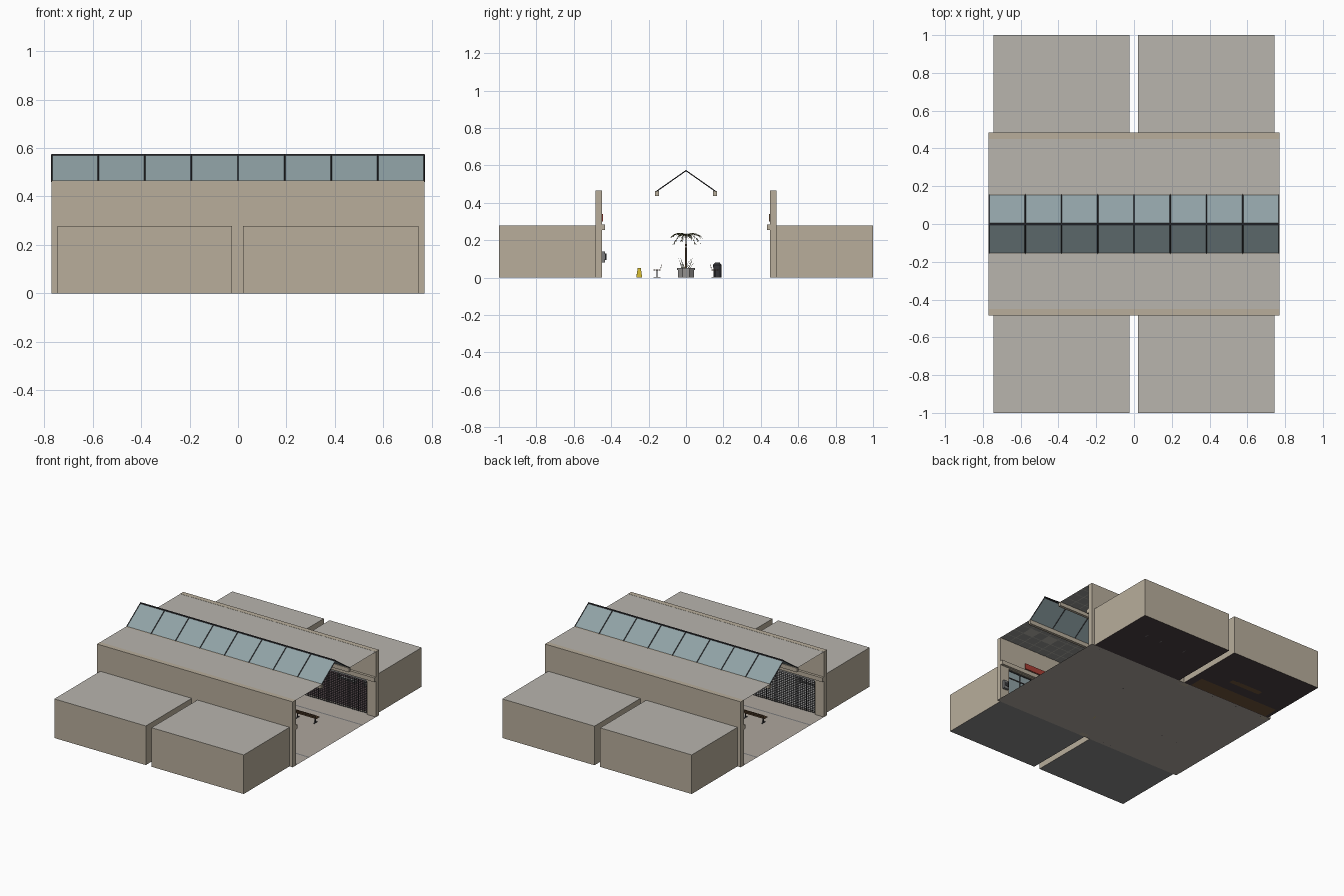
import bpy, bmesh, math, random
from mathutils import Vector, Matrix

if "Cube" in bpy.data.objects:
    bpy.data.objects.remove(bpy.data.objects["Cube"])
random.seed(4)

def mat(name, c):
    m = bpy.data.materials.new(name)
    m.diffuse_color = (*c, 1)
    m.use_nodes = True
    m.node_tree.nodes["Principled BSDF"].inputs["Base Color"].default_value = m.diffuse_color
    return m

BEIGE = mat("beige_plaster", (.48, .42, .33))
ROOF = mat("roof_grey", (.48, .46, .42))
FLOOR = mat("floor_tile", (.42, .38, .34))
DARKFLOOR = mat("dark_carpet", (.07, .05, .055))
GREYFLOOR = mat("grey_floor", (.25, .25, .25))
WOOD = mat("wood", (.16, .09, .045))
DARK = mat("dark_metal", (.035, .035, .04))
STEEL = mat("steel", (.2, .2, .2))
GLASS = mat("glass", (.28, .36, .38))
RED = mat("red", (.4, .05, .035))
YELLOW = mat("yellow", (.6, .45, .03))
TILE = mat("ceiling_tile", (.3, .3, .29))
GREEN = mat("dry_leaf", (.13, .13, .05))
CONC = mat("concrete", (.3, .29, .28))

def finish(name, bm, m):
    me = bpy.data.meshes.new(name)
    bm.to_mesh(me)
    bm.free()
    me.materials.append(m)
    ob = bpy.data.objects.new(name, me)
    bpy.context.collection.objects.link(ob)
    return ob

def boxes(name, items, m):
    """items: (x0, x1, y0, y1, z0, z1)"""
    bm = bmesh.new()
    for a, b, c, d, e, f in items:
        M = Matrix.Translation(((a+b)/2, (c+d)/2, (e+f)/2)) @ Matrix.Diagonal((abs(b-a), abs(d-c), abs(f-e), 1))
        bmesh.ops.create_cube(bm, size=1, matrix=M)
    return finish(name, bm, m)

def quads(name, qs, m):
    bm = bmesh.new()
    for q in qs:
        bm.faces.new([bm.verts.new(p) for p in q])
    return finish(name, bm, m)

def flat(x0, x1, y0, y1, z):
    return [(x0, y0, z), (x1, y0, z), (x1, y1, z), (x0, y1, z)]

def cone(bm, r1, r2, p, q, n=8):
    p, q = Vector(p), Vector(q)
    d = q - p
    M = Matrix.Translation((p+q)/2) @ d.to_track_quat('Z', 'Y').to_matrix().to_4x4()
    bmesh.ops.create_cone(bm, cap_ends=True, segments=n, radius1=r1, radius2=r2, depth=d.length, matrix=M)

L = .77
# hall floor with inlaid border bands
quads("hall_floor", [flat(-L, L, -.485, .485, 0)], FLOOR)
quads("floor_bands", [flat(-L, L, s*.3-.006, s*.3+.006, .0008) for s in (-1, 1)], STEEL)

# hall side walls: piers plus upper wall, with two shop openings each
for s, side in ((-1, "front"), (1, "back")):
    y0, y1 = s*.45, s*.485
    boxes(side+"_wall", [(-L, -.7, y0, y1, 0, .465), (.7, L, y0, y1, 0, .465),
                         (-.07, .07, y0, y1, 0, .465),
                         (-.7, -.07, y0, y1, .25, .465), (.07, .7, y0, y1, .25, .465)], BEIGE)
    boxes(side+"_ledge", [(-L, L, s*.432, s*.45, .255, .285)], BEIGE)
    # flat ceiling with tile grid beneath, a few tiles missing
    ya, yb = sorted((s*.155, s*.462))
    quads(side+"_ceiling", [flat(-L, L, ya, yb, .464)], ROOF)
    n, w = 20, 2*L/20
    quads(side+"_ceiling_tiles", [flat(-L+i*w+.003, -L+(i+1)*w-.003, ya+j*(yb-ya)/4+.003, ya+(j+1)*(yb-ya)/4-.003, .461)
          for i in range(n) for j in range(4) if random.random() > .08], TILE)
    boxes(side+"_skylight_curb", [(-L, L, s*.145, s*.165, .435, .464)], BEIGE)
    # skylight slope, glazing bars
    quads(side+"_skylight_glass", [[(-L, s*.158, .46), (L, s*.158, .46), (L, 0, .572), (-L, 0, .572)]], GLASS)
    bm = bmesh.new()
    for i in range(9):
        x = -L+.002 + i*(2*L-.004)/8
        cone(bm, .003, .003, (x, s*.158, .461), (x, 0, .572), 4)
    finish(side+"_skylight_bars", bm, DARK)
boxes("skylight_ridge", [(-L, L, -.004, .004, .568, .576)], DARK)

# four shop units, open to the hall
for s, side in ((-1, "front"), (1, "back")):
    for x0, x1, h in ((-.745, -.025, "left"), (.02, .745, "right")):
        nm = side+"_"+h
        a, b, H = s*.485, s*1.0, .278
        quads(nm+"_shop_walls", [[(x0, a, 0), (x0, b, 0), (x0, b, H), (x0, a, H)],
                                 [(x1, a, 0), (x1, b, 0), (x1, b, H), (x1, a, H)],
                                 [(x0, b, 0), (x1, b, 0), (x1, b, H), (x0, b, H)]], BEIGE)
        quads(nm+"_shop_roof", [flat(x0, x1, min(a, b), max(a, b), H)], ROOF)
        quads(nm+"_shop_floor", [flat(x0, x1, min(a, b), max(a, b), 0)], DARKFLOOR if s > 0 else GREYFLOOR)
        # sign board over the opening
        c = (x0+x1)/2
        boxes(nm+"_sign", [(c-.18, c+.18, s*.443, s*.45, .3, .34)], RED if s*x0 < 0 and s < 0 else WOOD)
        if s*c > 0:
            # roll-down security grille
            g = [(c-.315, c+.315, s*.462, s*.465, z*.0125+.002, z*.0125+.0045) for z in range(20)]
            g += [(c-.315+i*.015, c-.3125+i*.015, s*.462, s*.465, 0, .25) for i in range(43)]
            boxes(nm+"_grille", g, DARK)
            boxes(nm+"_grille_housing", [(c-.315, c+.315, s*.455, s*.48, .232, .25)], STEEL)
        elif s < 0:
            # glazed shopfront with double door frames
            quads(nm+"_shop_glass", [[(c-.315, -.466, .0), (c+.315, -.466, 0), (c+.315, -.466, .25), (c-.315, -.466, .25)]], GLASS)
            f = [(c+k*.105-.003, c+k*.105+.003, -.47, -.462, 0, .25) for k in range(-3, 4)]
            f += [(c-.315, c+.315, -.47, -.462, z, z+.007) for z in (0, .19, .243)]
            f += [(c+k-.0015, c+k+.0015, -.462, -.457, .08, .13) for k in (-.012, .012)]
            boxes(nm+"_shop_frames", f, DARK)
        else:
            boxes(nm+"_shop_frames", [(c+k-.004, c+k+.004, .462, .47, 0, .25) for k in (-.311, -.1, .1, .311)], DARK)
quads("wood_floor_strip", [flat(-.72, -.08, .49, .6, -.0005), flat(-.72, -.08, .49, .6, .0008)], WOOD)
boxes("shop_counter", [(-.5, -.25, .68, .72, 0, .07)], WOOD)
# shelves left inside the units
for i, (x, y) in enumerate(((.3, .8), (.5, .8), (.3, -.8), (-.4, -.8))):
    boxes("shop_shelf_%d" % i, [(x-.06, x+.06, y-.015, y+.015, z, z+.005) for z in (.01, .05, .09)]
          + [(x+k-.003, x+k+.003, y-.015, y+.015, 0, .11) for k in (-.06, .06)], STEEL)

# octagonal planter with rim and soil
bm = bmesh.new()
R8 = Matrix.Rotation(math.pi/8, 4, 'Z')
bmesh.ops.create_cone(bm, cap_ends=True, segments=8, radius1=.046, radius2=.046, depth=.04, matrix=Matrix.Translation((0, 0, .02)) @ R8)
bmesh.ops.create_cone(bm, cap_ends=True, segments=8, radius1=.051, radius2=.051, depth=.01, matrix=Matrix.Translation((0, 0, .045)) @ R8)
finish("planter", bm, CONC)
bm = bmesh.new()
bmesh.ops.create_cone(bm, cap_ends=True, segments=8, radius1=.041, radius2=.041, depth=.002, matrix=Matrix.Translation((0, 0, .0505)) @ R8)
finish("planter_soil", bm, WOOD)

# palm trunk, drooping fronds with leaflets, dry undergrowth
bm = bmesh.new()
for i in range(6):
    cone(bm, .0065-i*.0005, .005-i*.0005, (.001*i, 0, .05+i*.03), (.001*(i+1), 0, .05+(i+1)*.03))
finish("palm_trunk", bm, WOOD)
bm = bmesh.new()
for k in range(11):
    a = k*2*math.pi/11
    d = Vector((math.cos(a), math.sin(a), 0))
    side = Vector((-d.y, d.x, 0))
    reach, drop = random.uniform(.07, .09), random.uniform(.04, .085)
    pts = [Vector((.006, 0, .225)) + d*reach*t + Vector((0, 0, .055*t - (drop+.02)*t*t)) for t in [j/8 for j in range(9)]]
    for p, q in zip(pts, pts[1:]):
        cone(bm, .001, .0008, p, q, 4)
        for sg in (-1, 1):
            tip = q + side*sg*.012 + d*.008 - Vector((0, 0, .012))
            bm.faces.new([bm.verts.new(v) for v in (p, p.lerp(q, .5), tip)])
for k in range(18):
    a = random.uniform(0, 2*math.pi)
    r = random.uniform(.005, .03)
    p = Vector((r*math.cos(a), r*math.sin(a), .05))
    cone(bm, .0012, .0004, p, p + Vector((.018*math.cos(a), .018*math.sin(a), random.uniform(.02, .06))), 4)
finish("palm_leaves", bm, GREEN)

# benches with legs and tilted back
for nm, x, s in (("left", -.43, -1), ("right", .43, 1)):
    y = s*.155
    boxes(nm+"_bench_seat", [(x-.09, x+.09, y+k-.0045, y+k+.0045, .038, .043) for k in (-.013, 0, .013)], WOOD)
    b = boxes(nm+"_bench_back", [(-.09, .09, -.0015, .0015, z, z+.009) for z in (.006, .018)], WOOD)
    b.location = (x, y-s*.017, .043)
    b.rotation_euler.x = s*.35
    boxes(nm+"_bench_legs", [t for k in (-.07, .07) for t in
          ((x+k-.003, x+k+.003, y-.003, y+.003, 0, .038), (x+k-.003, x+k+.003, y-.018, y+.018, 0, .004))], DARK)

# litter bin with domed top
bm = bmesh.new()
cone(bm, .021, .022, (.25, .168, 0), (.25, .168, .055), 16)
cone(bm, .023, .023, (.25, .168, .055), (.25, .168, .068), 16)
cone(bm, .023, .012, (.25, .168, .068), (.25, .168, .08), 16)
finish("litter_bin", bm, DARK)

# folding yellow floor sign
bm = bmesh.new()
for s in (-1, 1):
    q = [(.12+s*.014, -.266, 0), (.12+s*.014, -.234, 0), (.12+s*.002, -.242, .052), (.12+s*.002, -.258, .052)]
    bm.faces.new([bm.verts.new(v) for v in q])
ob = finish("floor_sign", bm, YELLOW)
ob.modifiers.new("thickness", 'SOLIDIFY').thickness = .002

# wall phone on the front end pier
boxes("wall_phone_hood", [(.715, .755, -.45, -.432, .08, .14)], STEEL)
boxes("wall_phone_handset", [(.72, .727, -.432, -.425, .095, .128), (.733, .75, -.432, -.43, .1, .125)], DARK)
